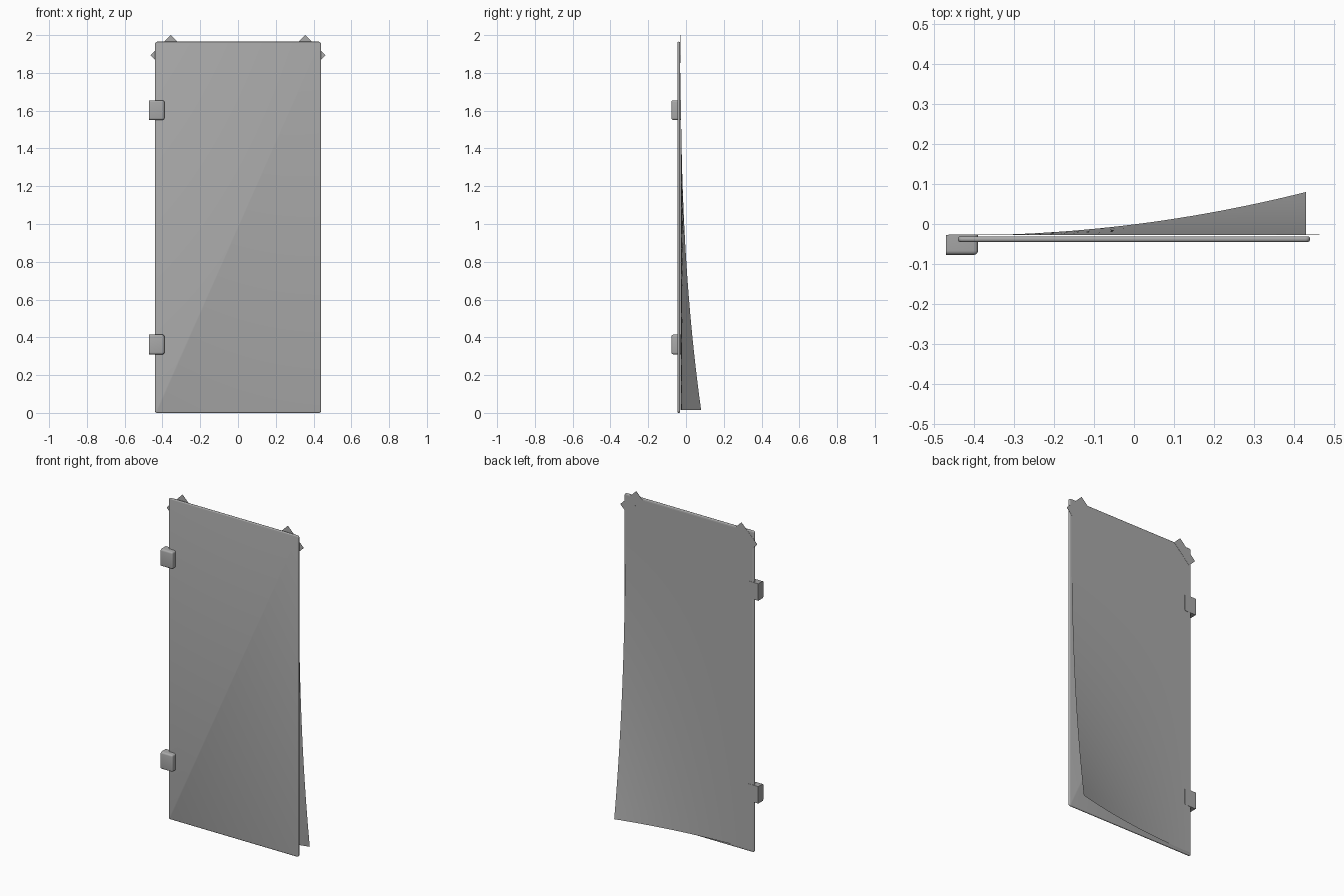
import bpy, bmesh, math
from mathutils import Matrix, Vector

if "Cube" in bpy.data.objects:
    bpy.data.objects.remove(bpy.data.objects["Cube"])


def mat(name, c):
    m = bpy.data.materials.new(name)
    m.diffuse_color = (c, c, c, 1)
    m.use_nodes = True
    m.node_tree.nodes["Principled BSDF"].inputs["Base Color"].default_value = m.diffuse_color
    return m


grey = mat("mid grey", 0.4)


def finish(bm, name, smooth=True):
    me = bpy.data.meshes.new(name)
    bm.to_mesh(me)
    bm.free()
    me.materials.append(grey)
    ob = bpy.data.objects.new(name, me)
    bpy.context.collection.objects.link(ob)
    if smooth:
        bpy.ops.object.select_all(action='DESELECT')
        bpy.context.view_layer.objects.active = ob
        ob.select_set(True)
        bpy.ops.object.shade_smooth_by_angle(angle=math.radians(35))
    return ob


def box(lo, hi):
    lo, hi = Vector(lo), Vector(hi)
    bm = bmesh.new()
    bmesh.ops.create_cube(bm, size=1)
    for v in bm.verts:
        v.co = Vector([(lo[i] + hi[i]) / 2 + v.co[i] * (hi[i] - lo[i]) for i in range(3)])
    return bm


def bevel(bm, edges, r, seg):
    bmesh.ops.bevel(bm, geom=edges, offset=r, segments=seg, profile=0.5, affect='EDGES')


# Door panel: rounded corners, then rounded rim
bm = box((-0.44, -0.045, 0), (0.44, -0.031, 1.965))
bevel(bm, [e for e in bm.edges if abs(e.verts[0].co.y - e.verts[1].co.y) > 0.005], 0.012, 4)
rim = [e for e in bm.edges if abs(e.verts[0].co.y - e.verts[1].co.y) < 0.001]
bevel(bm, rim, 0.006, 3)
finish(bm, "door_panel")

# Hinge blocks: square on the outer side and back, rounded elsewhere
for name, z in (("lower_hinge", 0.362), ("upper_hinge", 1.603)):
    bm = box((-0.47, -0.077, z - 0.052), (-0.39, -0.027, z + 0.052))
    soft = [e for e in bm.edges
            if not all(v.co.x < -0.46 for v in e.verts)
            and not all(v.co.y > -0.03 for v in e.verts)]
    bevel(bm, soft, 0.01, 4)
    finish(bm, name)

# Backing sheet, peeling away at the lower right corner
bm = bmesh.new()
N = 28
bmesh.ops.create_grid(bm, x_segments=N, y_segments=N, size=0.5)
for v in bm.verts:
    u, w = v.co.x + 0.5, 0.5 - v.co.y
    v.co = Vector((-0.43 + 0.86 * u, -0.028 + 0.108 * u ** 2 * w ** 2.5, 1.955 - 1.94 * w))
bmesh.ops.reverse_faces(bm, faces=bm.faces[:])
finish(bm, "peeling_sheet")

# Tape strips laid diagonally across the upper corners
for name, s in (("left_tape", -1), ("right_tape", 1)):
    bm = box((-0.076, -0.0278, -0.03), (0.076, -0.0268, 0.03))
    turn = Matrix.Rotation(math.radians(45) * s, 4, 'Y')
    move = Matrix.Translation((0.389 * s, 0, 1.926))
    bmesh.ops.transform(bm, matrix=move @ turn, verts=bm.verts)
    finish(bm, name, False)
